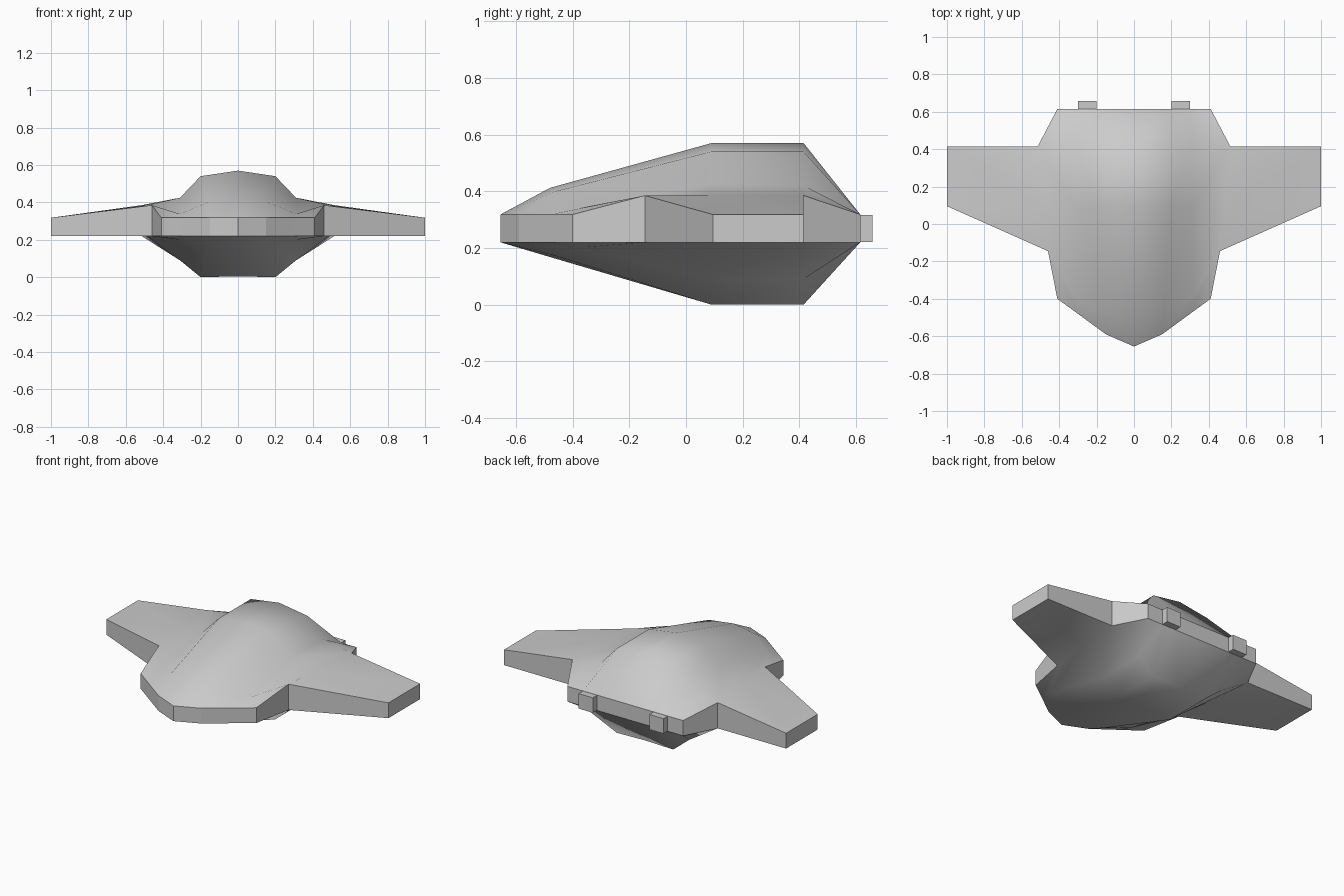
import bpy, bmesh

if "Cube" in bpy.data.objects:
    bpy.data.objects.remove(bpy.data.objects["Cube"])

# Lengthwise rows (front to back) of (x, y, top z, bottom z), centre line to rim
ROWS = [
    [(0, -.655, .318, .22), (.15, -.59, .318, .22), (.30, -.48, .318, .22), (.41, -.40, .318, .22)],
    [(0, -.48, .412, .168), (.16, -.46, .40, .172), (.31, -.39, .338, .20), (.46, -.145, .385, .22)],
    [(0, .09, .57, .005), (.20, .09, .54, 0), (.31, .09, .425, .09), (.485, .09, .385, .22)],
    [(0, .415, .57, .005), (.20, .415, .54, 0), (.31, .415, .42, .09), (.515, .415, .385, .22)],
    [(0, .615, .318, .22), (.20, .615, .318, .22), (.30, .615, .318, .22), (.41, .615, .318, .22)],
]
TIP_FRONT, TIP_BACK = (1, .095, .318, .22), (1, .415, .318, .22)


def add_object(name, bm):
    mesh = bpy.data.meshes.new(name)
    bm.to_mesh(mesh)
    bm.free()
    obj = bpy.data.objects.new(name, mesh)
    bpy.context.collection.objects.link(obj)
    return obj


def hull():
    bm = bmesh.new()

    def face(points, smooth):
        bm.faces.new([bm.verts.new(p) for p in points]).smooth = smooth

    rim = [r[3] for r in ROWS]
    patches = [[ROWS[i][j], ROWS[i][j + 1], ROWS[i + 1][j + 1], ROWS[i + 1][j]]
               for i in range(4) for j in range(3)]
    # wing skins continue the hull skin
    patches += [[rim[1], TIP_FRONT, rim[2]], [rim[2], TIP_FRONT, TIP_BACK, rim[3]]]
    # edge band running round nose, wing and tail
    band = ROWS[0] + [rim[1], TIP_FRONT, TIP_BACK, rim[3]] + ROWS[4][::-1]
    for s in (1, -1):
        for patch in patches:
            for k in (2, 3):
                face([(s * p[0], p[1], p[k]) for p in patch], True)
        for a, b in zip(band, band[1:]):
            face([(s * a[0], a[1], a[2]), (s * b[0], b[1], b[2]),
                  (s * b[0], b[1], b[3]), (s * a[0], a[1], a[3])], False)
    bmesh.ops.remove_doubles(bm, verts=bm.verts[:], dist=.0005)
    bmesh.ops.recalc_face_normals(bm, faces=bm.faces[:])
    # hard edge wherever skin meets band
    for e in bm.edges:
        e.smooth = all(f.smooth for f in e.link_faces)
    return add_object("hull_with_wings", bm)


def thruster(side, name):
    bm = bmesh.new()
    bmesh.ops.create_cube(bm, size=1)
    for v in bm.verts:
        v.co = (side * .25 + v.co.x * .1, .63 + v.co.y * .055, .269 + v.co.z * .096)
    return add_object(name, bm)


hull()
thruster(1, "right_thruster")
thruster(-1, "left_thruster")
